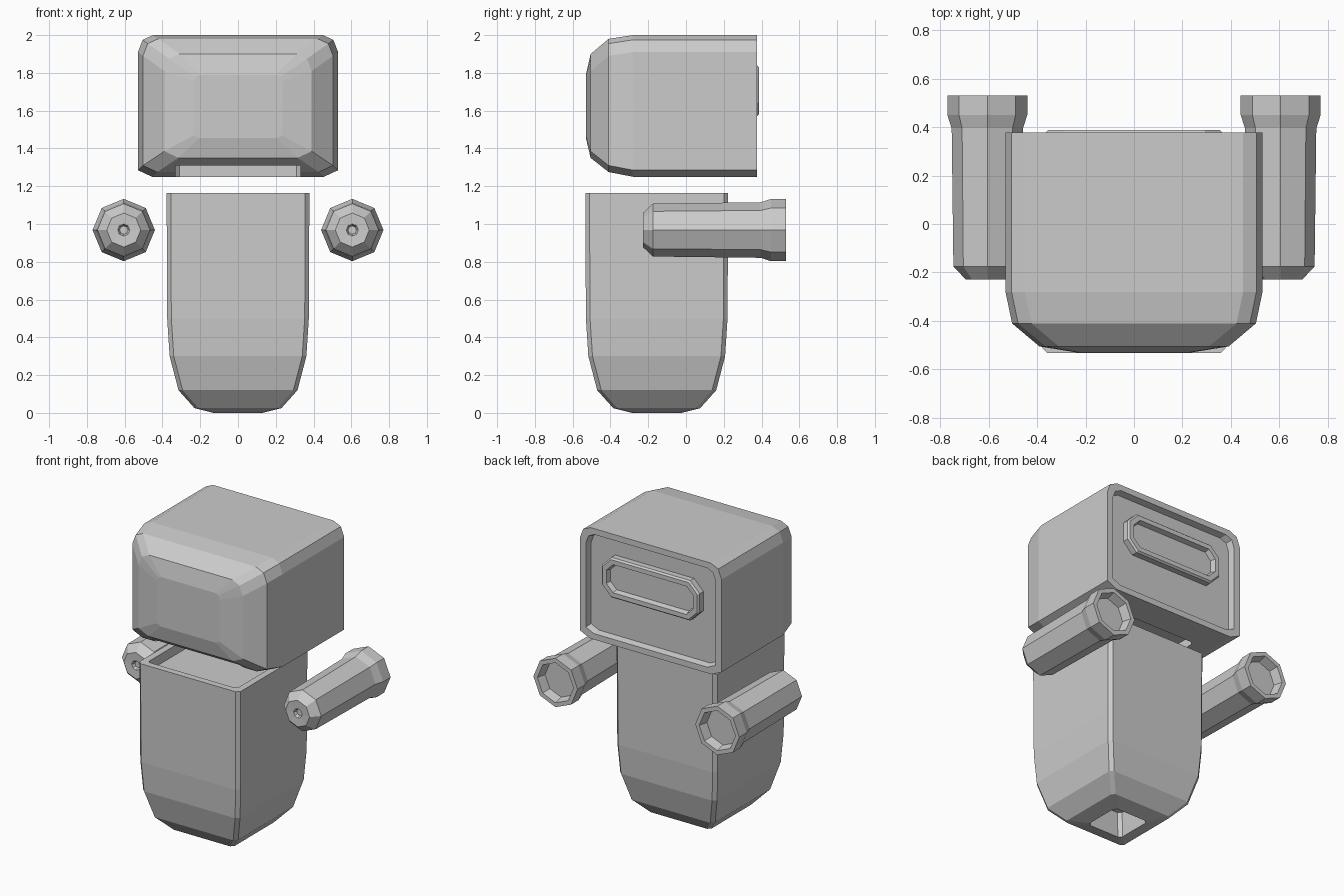
import bpy, bmesh, math
from mathutils import Vector

if "Cube" in bpy.data.objects:
    bpy.data.objects.remove(bpy.data.objects["Cube"])


def loft(name, rings):
    """Bridge matching rings of points and cap both ends."""
    bm = bmesh.new()
    loops = [[bm.verts.new(p) for p in r] for r in rings]
    n = len(loops[0])
    for a, b in zip(loops, loops[1:]):
        for i in range(n):
            j = (i + 1) % n
            bm.faces.new((a[i], a[j], b[j], b[i]))
    bm.faces.new(loops[0][::-1])
    bm.faces.new(loops[-1])
    bmesh.ops.recalc_face_normals(bm, faces=bm.faces)
    mesh = bpy.data.meshes.new(name)
    bm.to_mesh(mesh)
    bm.free()
    ob = bpy.data.objects.new(name, mesh)
    bpy.context.collection.objects.link(ob)
    return ob


def chamfered(hw, hh, c):
    """Rectangle outline with cut corners."""
    q = [(hw, hh - c), (hw - c, hh)]
    return (q + [(-x, y) for x, y in q[::-1]]
            + [(-x, -y) for x, y in q] + [(x, -y) for x, y in q[::-1]])


def flat_ring(z, h, c, cy=-0.155):
    return [(x, y + cy, z) for x, y in chamfered(h, h, c)]


def head_ring(y, w, zb, zt, k=1.0):
    # two-step top corners, shallow single-step bottom corners
    half = [(w - 0.075 * k, zb), (w, zb + 0.035 * k), (w, zt - 0.09 * k),
            (w - 0.025 * k, zt - 0.025 * k), (w - 0.08 * k, zt)]
    return [(x, y, z) for x, z in half] + [(-x, y, z) for x, z in half[::-1]]


# head: rounded face at the front, rimmed recess at the back
head = loft("head", [
    head_ring(-0.53, 0.235, 1.455, 1.79, 0.4),
    head_ring(-0.505, 0.39, 1.35, 1.90),
    head_ring(-0.41, 0.503, 1.275, 1.98),
    head_ring(-0.28, 0.53, 1.25, 2.0),
    head_ring(0.377, 0.53, 1.25, 2.0),
    head_ring(0.377, 0.485, 1.29, 1.96, 0.8),
    head_ring(0.335, 0.475, 1.30, 1.95, 0.8)])

# neck socket under the head
socket = loft("neck_socket_cutter", [flat_ring(1.20, 0.33, 0.02),
                                     flat_ring(1.31, 0.33, 0.02)])
socket.hide_render = True
socket.hide_viewport = True
cut = head.modifiers.new("socket", 'BOOLEAN')
cut.object = socket
cut.operation = 'DIFFERENCE'
cut.solver = 'EXACT'

# raised frame with sunken centre on the back of the head
loft("back_frame", [
    [(x, y, z + 1.705) for x, z in chamfered(w, h, c)]
    for y, w, h, c in [(0.325, 0.365, 0.135, 0.07), (0.375, 0.365, 0.135, 0.07),
                       (0.387, 0.355, 0.125, 0.065), (0.387, 0.325, 0.095, 0.05),
                       (0.355, 0.315, 0.085, 0.045)]])

# body: tapered base with a square hole, shallow tray on top
loft("body", [flat_ring(*r) for r in [
    (0.16, 0.115, 0.02), (0.0, 0.13, 0.02), (0.025, 0.23, 0.02),
    (0.12, 0.315, 0.022), (0.30, 0.362, 0.022), (0.50, 0.375, 0.022),
    (1.165, 0.378, 0.022), (1.165, 0.333, 0.015), (1.105, 0.328, 0.015)]])

# arms: octagonal tubes with a flared, hollow cuff
ARM = [(-0.205, 0.022), (-0.225, 0.032), (-0.228, 0.09), (-0.175, 0.14),
       (0.395, 0.147), (0.45, 0.165), (0.53, 0.165), (0.53, 0.135), (0.47, 0.12)]
for side, cx in (("left", -0.605), ("right", 0.605)):
    loft(side + "_arm", [
        [(cx + r * math.cos(i * math.pi / 4), y, 0.968 + r * math.sin(i * math.pi / 4))
         for i in range(8)] for y, r in ARM])
